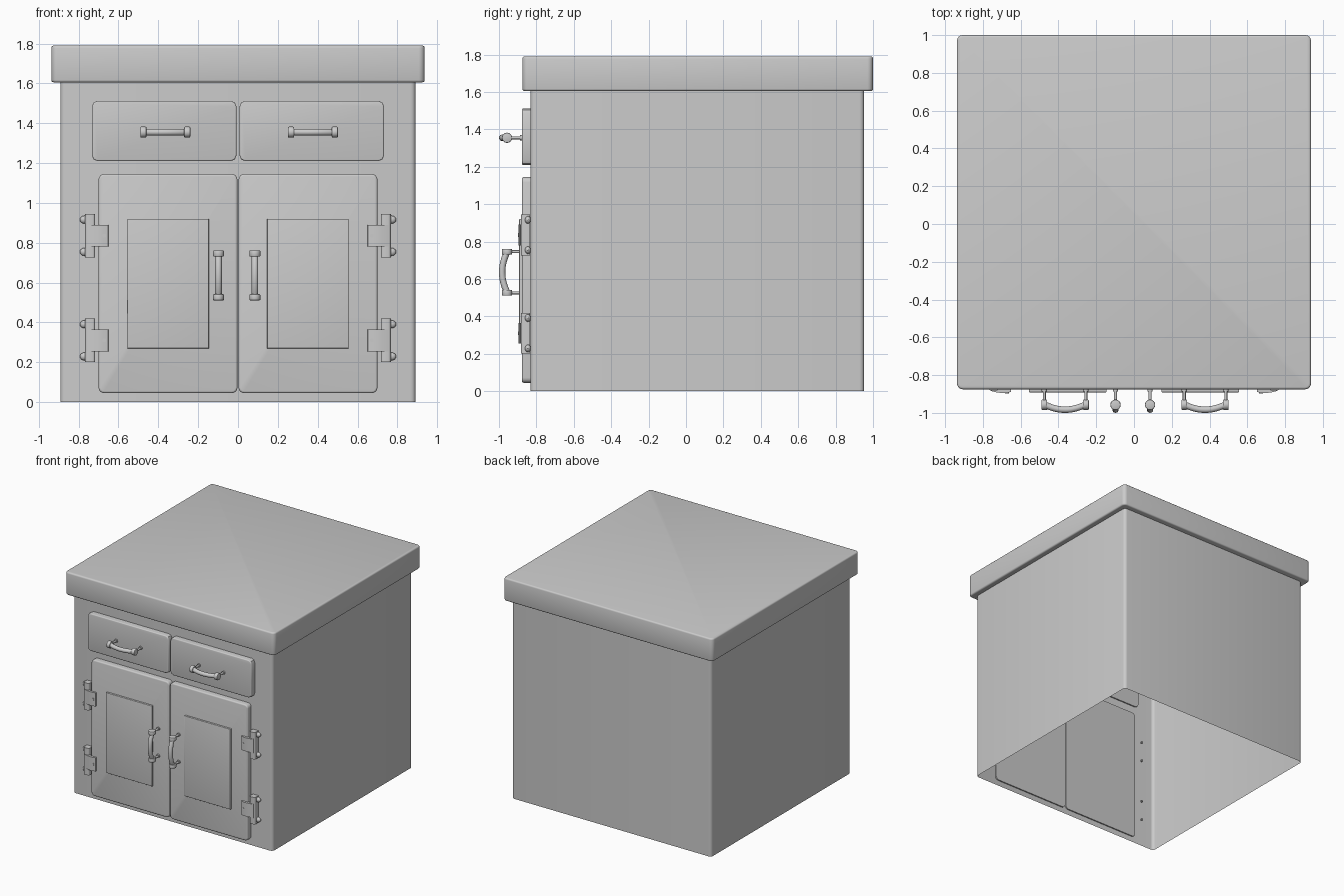
import bpy, bmesh, math
from mathutils import Matrix, Vector

if "Cube" in bpy.data.objects:
    bpy.data.objects.remove(bpy.data.objects["Cube"])


def finish(bm, name, angle=35):
    bmesh.ops.recalc_face_normals(bm, faces=bm.faces[:])
    me = bpy.data.meshes.new(name)
    bm.to_mesh(me)
    bm.free()
    ob = bpy.data.objects.new(name, me)
    bpy.context.collection.objects.link(ob)
    bpy.ops.object.select_all(action='DESELECT')
    ob.select_set(True)
    bpy.context.view_layer.objects.active = ob
    bpy.ops.object.shade_smooth_by_angle(angle=math.radians(angle))
    return ob


def add_box(bm, lo, hi):
    lo, hi = Vector(lo), Vector(hi)
    m = Matrix.Translation((lo + hi) / 2) @ Matrix.Diagonal((*(hi - lo), 1))
    return bmesh.ops.create_cube(bm, size=1, matrix=m)['verts']


def bevel(bm, edges, r, seg):
    bmesh.ops.bevel(bm, geom=edges, offset=r, segments=seg, profile=0.5, affect='EDGES')


def along(bm, axis):
    # edges parallel to an axis
    return [e for e in bm.edges
            if abs((e.verts[0].co - e.verts[1].co).normalized()[axis]) > 0.99]


def rim(bm, axis, value):
    # edges lying in the plane axis = value
    return [e for e in bm.edges if all(abs(v.co[axis] - value) < 1e-5 for v in e.verts)]


def front_plate(name, x0, x1, z0, z1, front, back, corner, edge, seg=4):
    bm = bmesh.new()
    add_box(bm, (x0, front, z0), (x1, back, z1))
    if corner:
        bevel(bm, along(bm, 1), corner, seg)
    bevel(bm, rim(bm, 1, front), edge, 3)
    return finish(bm, name)


def add_cyl(bm, centre, r, length, axis, seg=16):
    rot = Vector((0, 0, 1)).rotation_difference(Vector(axis)).to_matrix().to_4x4()
    return bmesh.ops.create_cone(bm, cap_ends=True, segments=seg, radius1=r, radius2=r,
                                 depth=length, matrix=Matrix.Translation(centre) @ rot)['verts']


# Open-bottomed cabinet body
bm = bmesh.new()
add_box(bm, (-0.892, -0.832, 0), (0.892, 0.953, 1.62))
bevel(bm, along(bm, 2), 0.025, 4)
bmesh.ops.delete(bm, geom=[f for f in bm.faces if all(v.co.z < 1e-4 for v in f.verts)],
                 context='FACES_ONLY')
finish(bm, "cabinet_body")

# Worktop slab
bm = bmesh.new()
add_box(bm, (-0.937, -0.875, 1.605), (0.937, 1.0, 1.79))
bevel(bm, along(bm, 2), 0.03, 4)
bevel(bm, rim(bm, 2, 1.79) + rim(bm, 2, 1.605), 0.012, 3)
finish(bm, "worktop")

# Drawer fronts, doors and raised door panels
for side, s in (("left", -1), ("right", 1)):
    span = lambda a, b: sorted((s * a, s * b))
    front_plate(side + "_drawer", *span(0.008, 0.733), 1.21, 1.512, -0.877, -0.822, 0.028, 0.007, 2)
    front_plate(side + "_door", *span(0.003, 0.700), 0.045, 1.145, -0.877, -0.822, 0.028, 0.010)
    front_plate(side + "_door_panel", *span(0.146, 0.555), 0.27, 0.92, -0.892, -0.87, 0, 0.004)


def handle(name, centre, vertical, surface=-0.877):
    # built along x, then turned upright for the doors
    bm = bmesh.new()
    half, ky = 0.110, -0.957
    for s in (-1, 1):
        x = s * half
        add_cyl(bm, (x, (ky + surface) / 2, 0), 0.008, surface - ky + 0.01, (0, 1, 0), 12)
        add_cyl(bm, (x, surface - 0.004, 0), 0.014, 0.012, (0, 1, 0), 12)
        knob = bmesh.new()
        add_cyl(knob, (x, ky, 0), 0.0275, 0.031, (1, 0, 0), 16)
        bevel(knob, rim(knob, 0, x - 0.0155) + rim(knob, 0, x + 0.0155), 0.005, 2)
        tmp = bpy.data.meshes.new("tmp")
        knob.to_mesh(tmp)
        knob.free()
        bm.from_mesh(tmp)
        bpy.data.meshes.remove(tmp)
    # bowed grip swept along an arc
    rings, n, sides = [], 16, 14
    for i in range(n + 1):
        t = -1 + 2 * i / n
        x, y = t * half, -0.955 - 0.028 * (1 - t * t)
        d = Vector((half, 0.056 * t, 0)).normalized()
        nrm = Vector((-d.y, d.x, 0))
        rings.append([bm.verts.new(Vector((x, y, 0)) + 0.017 * (
            math.cos(a) * nrm + math.sin(a) * Vector((0, 0, 1))))
            for a in (2 * math.pi * k / sides for k in range(sides))])
    for a, b in zip(rings, rings[1:]):
        for k in range(sides):
            bm.faces.new((a[k], a[(k + 1) % sides], b[(k + 1) % sides], b[k]))
    bm.faces.new(rings[0])
    bm.faces.new(rings[-1])
    m = Matrix.Translation((centre[0], 0, centre[1]))
    if vertical:
        m = m @ Matrix.Rotation(math.pi / 2, 4, 'Y')
    bm.transform(m)
    finish(bm, name, 40)


handle("left_drawer_handle", (-0.365, 1.355), False)
handle("right_drawer_handle", (0.376, 1.355), False)
handle("left_door_handle", (-0.098, 0.636), True)
handle("right_door_handle", (0.085, 0.636), True)


def hinge(name, z, s):
    # built for the right side, mirrored by s
    bm = bmesh.new()
    # upright strip with softened edges
    add_box(bm, (0.717, -0.882, z - 0.109), (0.767, -0.835, z + 0.109))
    bevel(bm, [e for e in along(bm, 2) if e.verts[0].co.y < -0.87], 0.012, 3)
    # leaf lapping over the door
    profile = [(0.762, -0.872), (0.757, -0.884), (0.72, -0.893), (0.68, -0.895),
               (0.652, -0.889), (0.649, -0.87)]
    face = bm.faces.new([bm.verts.new((x, y, z - 0.055)) for x, y in profile])
    ext = bmesh.ops.extrude_face_region(bm, geom=[face])['geom']
    bmesh.ops.translate(bm, vec=(0, 0, 0.11),
                        verts=[g for g in ext if isinstance(g, bmesh.types.BMVert)])
    bm.faces.new([v for v in face.verts]) if not face.is_valid else None
    # leaf screw and the two round-headed bolts
    add_cyl(bm, (0.672, -0.893, z), 0.010, 0.008, (0, 1, 0), 12)
    for dz in (-0.081, 0.081):
        bmesh.ops.create_uvsphere(bm, u_segments=14, v_segments=8, radius=1,
                                  matrix=Matrix.Translation((0.770, -0.845, z + dz))
                                  @ Matrix.Diagonal((0.025, 0.016, 0.020, 1)))
        add_cyl(bm, (0.770, -0.832, z + dz), 0.008, 0.03, (0, 1, 0), 10)
    bm.transform(Matrix.Diagonal((s, 1, 1, 1)))
    finish(bm, name)


for side, s in (("left", -1), ("right", 1)):
    hinge(side + "_upper_hinge", 0.835, s)
    hinge(side + "_lower_hinge", 0.310, s)
